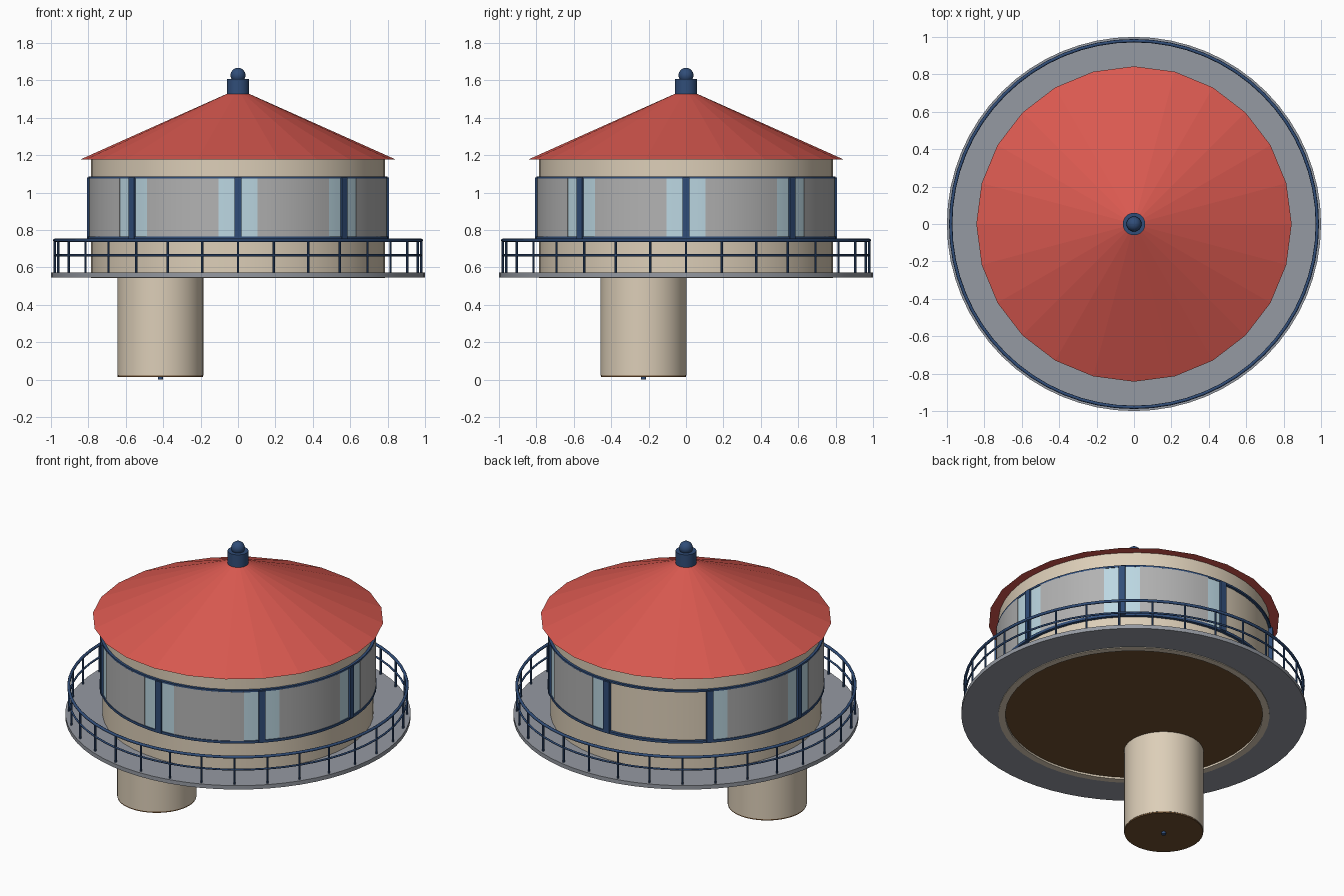
import bpy, bmesh
from math import pi, cos, sin, radians

if "Cube" in bpy.data.objects:
    bpy.data.objects.remove(bpy.data.objects["Cube"])

def mat(name, col):
    m = bpy.data.materials.new(name)
    m.diffuse_color = (*col, 1)
    m.use_nodes = True
    m.node_tree.nodes["Principled BSDF"].inputs["Base Color"].default_value = m.diffuse_color
    return m

BEIGE = mat("cream wall", (0.72, 0.62, 0.48))
RED = mat("roof red", (0.70, 0.10, 0.08))
NAVY = mat("navy trim", (0.03, 0.075, 0.19))
GLASS = mat("pale glass", (0.50, 0.68, 0.76))
GREY = mat("grey pane", (0.45, 0.45, 0.45))
DECK = mat("deck grey", (0.30, 0.32, 0.36))
BROWN = mat("brown floor", (0.16, 0.08, 0.03))

def finish(name, bm, m, smooth=True):
    bmesh.ops.recalc_face_normals(bm, faces=bm.faces)
    me = bpy.data.meshes.new(name)
    bm.to_mesh(me)
    bm.free()
    me.materials.append(m)
    ob = bpy.data.objects.new(name, me)
    bpy.context.collection.objects.link(ob)
    if smooth:
        bpy.context.view_layer.objects.active = ob
        ob.select_set(True)
        bpy.ops.object.shade_smooth_by_angle(angle=radians(30))
        ob.select_set(False)
    return ob

def add_ring(bm, r0, r1, z0, z1, n, a0=0, a1=360):
    """Rectangular section swept round z, full circle or arc."""
    full = a1 - a0 >= 360
    rows = []
    for i in range(n if full else n + 1):
        a = radians(a0 + (a1 - a0) * i / n)
        rows.append([bm.verts.new((r * cos(a), r * sin(a), z))
                     for r, z in ((r0, z0), (r1, z0), (r1, z1), (r0, z1))])
    for i in range(n):
        p, q = rows[i], rows[(i + 1) % len(rows)]
        for k in range(4):
            j = (k + 1) % 4
            bm.faces.new((p[k], p[j], q[j], q[k]))
    if not full:
        bm.faces.new(rows[0])
        bm.faces.new(rows[-1])

def ring(name, r0, r1, z0, z1, n, m):
    bm = bmesh.new()
    add_ring(bm, r0, r1, z0, z1, n)
    return finish(name, bm, m)

def cyl(name, r0, r1, z0, z1, n, m, x=0, y=0, smooth=True):
    bm = bmesh.new()
    bmesh.ops.create_cone(bm, cap_ends=True, segments=n, radius1=r0, radius2=r1, depth=z1 - z0)
    bmesh.ops.translate(bm, verts=bm.verts, vec=(x, y, (z0 + z1) / 2))
    return finish(name, bm, m, smooth)

def torus(name, R, r, z, m):
    bpy.ops.mesh.primitive_torus_add(location=(0, 0, z), major_radius=R, minor_radius=r,
                                     major_segments=64, minor_segments=8)
    ob = bpy.context.object
    ob.name = name
    ob.data.materials.append(m)
    bpy.ops.object.shade_smooth_by_angle(angle=radians(50))
    ob.select_set(False)

# off-centre support column with its base
CX, CY = -0.415, -0.227
cyl("support_column", 0.23, 0.23, 0.022, 0.565, 48, BEIGE, CX, CY)
cyl("column_base", 0.228, 0.228, 0.014, 0.022, 48, BROWN, CX, CY)
cyl("base_pin", 0.014, 0.014, 0, 0.014, 16, NAVY, CX, CY)

# round room and balcony deck
ring("room_wall", 0.745, 0.785, 0.543, 1.18, 48, BEIGE)
cyl("room_floor", 0.75, 0.75, 0.555, 0.575, 24, BROWN)
ring("balcony_deck", 0.775, 1.0, 0.547, 0.572, 64, DECK)

# window panes in seven of the eight bays, the rear left bay is solid
glass, pane = bmesh.new(), bmesh.new()
for k in range(8):
    if k == 2:
        continue
    a = 45 * k
    add_ring(glass, 0.775, 0.796, 0.76, 1.08, 12, a, a + 45)
    add_ring(pane, 0.785, 0.80, 0.765, 1.075, 8, a + 7.5, a + 37.5)
finish("window_glass", glass, GLASS)
finish("window_panes", pane, GREY)

# window frame: sill, head and mullions
ring("window_sill", 0.775, 0.803, 0.748, 0.764, 64, NAVY)
ring("window_head", 0.775, 0.80, 1.074, 1.086, 64, NAVY)
bm = bmesh.new()
for k in range(8):
    c = 45 * k
    add_ring(bm, 0.775, 0.808, 0.755, 1.08, 2, c - 1.4, c + 1.4)
finish("window_mullions", bm, NAVY, False)

# balcony railing
torus("top_rail", 0.98, 0.009, 0.745, NAVY)
torus("middle_rail", 0.98, 0.006, 0.665, NAVY)
bm = bmesh.new()
for k in range(32):
    a = 2 * pi * k / 32
    v = bmesh.ops.create_cone(bm, cap_ends=True, segments=8, radius1=0.006,
                              radius2=0.006, depth=0.18)["verts"]
    bmesh.ops.translate(bm, verts=v, vec=(0.98 * cos(a), 0.98 * sin(a), 0.655))
finish("railing_posts", bm, NAVY)

# faceted roof and finial
cyl("roof", 0.843, 0.055, 1.177, 1.53, 24, RED, smooth=False)
cyl("finial_collar", 0.06, 0.06, 1.525, 1.608, 32, NAVY)
bm = bmesh.new()
bmesh.ops.create_uvsphere(bm, u_segments=24, v_segments=12, radius=0.04)
bmesh.ops.translate(bm, verts=bm.verts, vec=(0, 0, 1.627))
finish("finial_ball", bm, NAVY)
